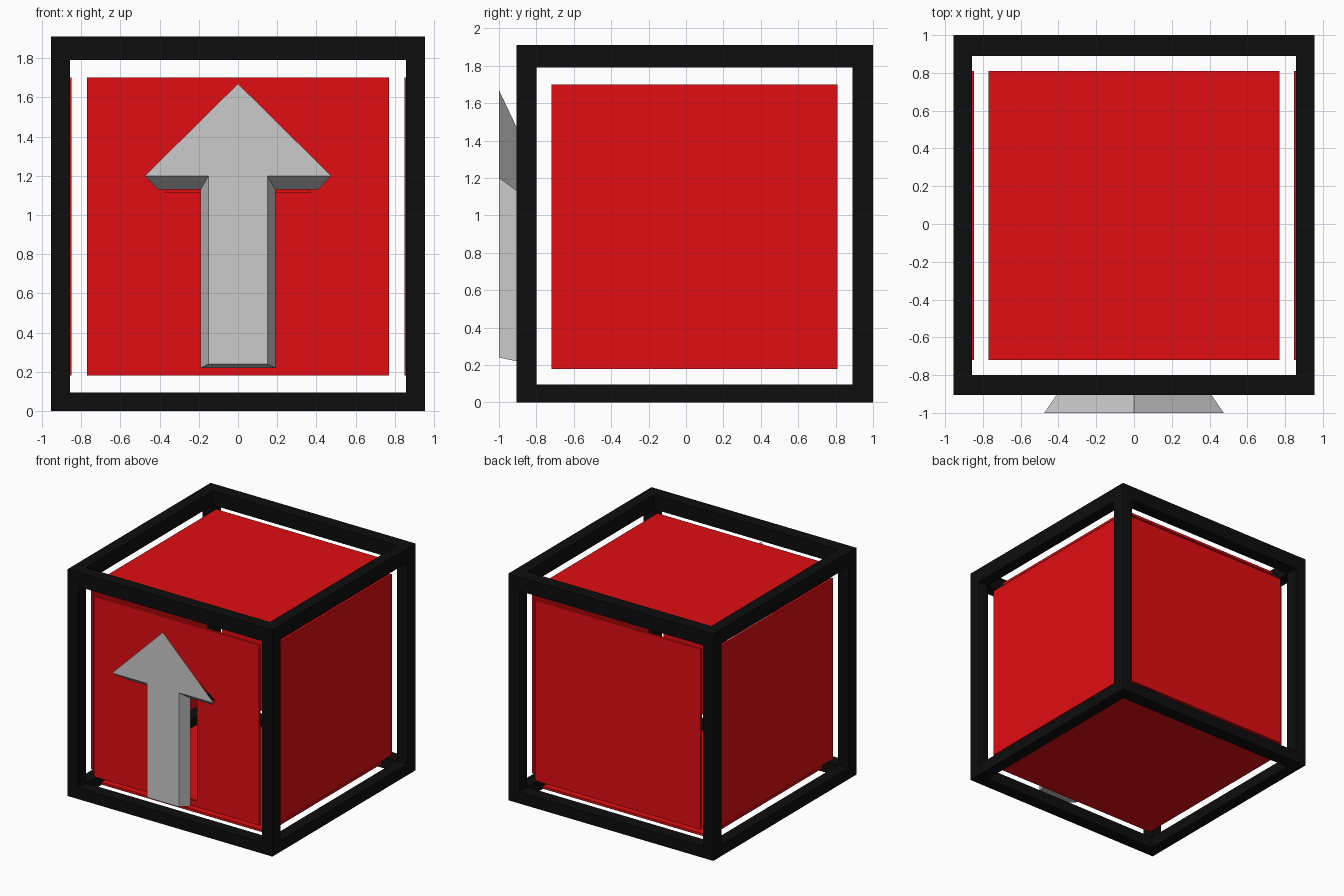
import bpy, bmesh

if "Cube" in bpy.data.objects:
    bpy.data.objects.remove(bpy.data.objects["Cube"])


def material(name, rgb):
    mat = bpy.data.materials.new(name)
    mat.diffuse_color = (*rgb, 1.0)
    mat.use_nodes = True
    mat.node_tree.nodes["Principled BSDF"].inputs["Base Color"].default_value = mat.diffuse_color
    return mat


BLACK = material("black", (0.004, 0.004, 0.004))
RED = material("red", (0.75, 0.004, 0.006))


def add_object(name, bm, mat=None):
    bmesh.ops.recalc_face_normals(bm, faces=bm.faces)
    mesh = bpy.data.meshes.new(name)
    bm.to_mesh(mesh)
    bm.free()
    obj = bpy.data.objects.new(name, mesh)
    bpy.context.collection.objects.link(obj)
    if mat:
        mesh.materials.append(mat)
    return obj


def box(name, x, y, z, mat):
    bm = bmesh.new()
    bmesh.ops.create_cube(bm, size=1.0)
    for v in bm.verts:
        for i, (lo, hi) in enumerate((x, y, z)):
            v.co[i] = lo if v.co[i] < 0 else hi
    return add_object(name, bm, mat)


# Open cube frame: (outer, inner) limits on both ends of each axis
XS = ((-0.955, -0.858), (0.858, 0.955))
YS = ((-0.905, -0.80), (0.89, 1.0))
ZS = ((0.0, 0.095), (1.79, 1.91))
for x in XS:
    for y in YS:
        box("frame_post", x, y, ZS[0][:1] + ZS[1][1:], BLACK)
for z in ZS:
    for y in YS:
        box("frame_cross_bar", (XS[0][1], XS[1][0]), y, z, BLACK)
    for x in XS:
        box("frame_side_bar", x, (YS[0][1], YS[1][0]), z, BLACK)

# Thin panels floating in the frame openings
PX, PY, PZ, T = (-0.77, 0.77), (-0.72, 0.81), (0.18, 1.70), 0.01
for name, x in (("left_panel", -0.858), ("right_panel", 0.858)):
    box(name, (x - T, x + T), PY, PZ, RED)
for name, z in (("bottom_panel", 0.085), ("top_panel", 1.80)):
    box(name, PX, PY, (z - T, z + T), RED)
box("back_panel", PX, (0.90 - T, 0.90 + T), PZ, RED)

# Front panel with an arrow-shaped opening: half outline, mirrored
half = [(0, 0.18), (0.77, 0.18), (0.77, 1.70), (0, 1.70), (0, 1.40),
        (0.37, 1.115), (0.19, 1.115), (0.19, 0.23), (0, 0.23)]
bm = bmesh.new()
bm.faces.new([bm.verts.new((x, -0.81, z)) for x, z in half])
panel = add_object("front_panel", bm, RED)
mirror = panel.modifiers.new("mirror", 'MIRROR')
mirror.use_clip = True
solid = panel.modifiers.new("thickness", 'SOLIDIFY')
solid.thickness = 2 * T
solid.offset = 0


# Arrow lofted from a large front outline to a smaller-headed back outline
def arrow_loop(bm, y, tip, head_w, head_z, shaft_w, base):
    right = [(shaft_w, base), (shaft_w, head_z), (head_w, head_z)]
    pts = right + [(0, tip)] + [(-x, z) for x, z in reversed(right)]
    return [bm.verts.new((x, y, z)) for x, z in pts]


bm = bmesh.new()
front = arrow_loop(bm, -1.0, 1.67, 0.475, 1.20, 0.15, 0.24)
back = arrow_loop(bm, -0.905, 1.47, 0.41, 1.13, 0.19, 0.22)
bm.faces.new(front)
bm.faces.new(back)
for i in range(len(front)):
    j = (i + 1) % len(front)
    bm.faces.new((front[i], front[j], back[j], back[i]))
add_object("arrow", bm)
